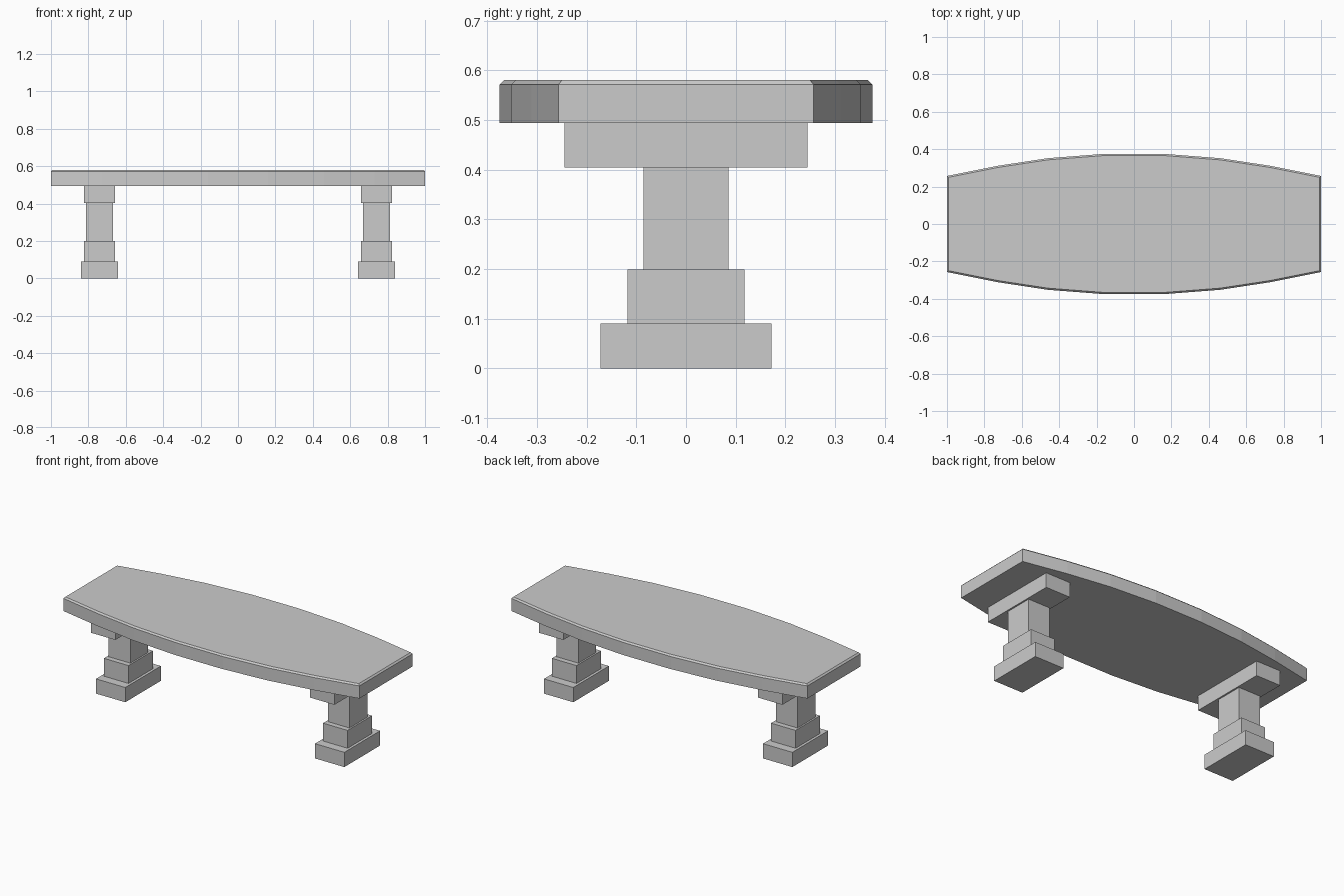
import bpy
import bmesh

if "Cube" in bpy.data.objects:
    bpy.data.objects.remove(bpy.data.objects["Cube"])


def make_object(name, bm):
    bmesh.ops.recalc_face_normals(bm, faces=bm.faces)
    mesh = bpy.data.meshes.new(name)
    bm.to_mesh(mesh)
    bm.free()
    obj = bpy.data.objects.new(name, mesh)
    bpy.context.collection.objects.link(obj)
    return obj


def box(name, x, half_x, half_y, z0, z1):
    bm = bmesh.new()
    bmesh.ops.create_cube(bm, size=1)
    for v in bm.verts:
        v.co = (x + v.co.x * 2 * half_x, v.co.y * 2 * half_y,
                (z0 + z1) / 2 + v.co.z * (z1 - z0))
    return make_object(name, bm)


# Seat slab: bowed long sides, straight ends, chamfered upper rim
half_edge = [(0.16, 0.375), (0.46, 0.352), (0.73, 0.311), (1.0, 0.257)]
back = [(-x, y) for x, y in reversed(half_edge)] + half_edge
outline = back + [(x, -y) for x, y in reversed(back)]
bm = bmesh.new()
bottom = bm.faces.new([bm.verts.new((x, y, 0.494)) for x, y in outline])
slab = bmesh.ops.extrude_face_region(bm, geom=[bottom], use_keep_orig=True)
for v in slab["geom"]:
    if isinstance(v, bmesh.types.BMVert):
        v.co.z = 0.58
rim = [e for e in bm.edges if all(v.co.z > 0.55 for v in e.verts)]
bmesh.ops.bevel(bm, geom=rim, offset=0.009, segments=1, affect='EDGES')
make_object("seat", bm)

# Two stepped pedestals: name, half width, half depth, bottom, top
steps = [
    ("base", 0.099, 0.172, 0.0, 0.09),
    ("plinth", 0.083, 0.118, 0.09, 0.199),
    ("column", 0.073, 0.086, 0.199, 0.404),
    ("support", 0.083, 0.245, 0.404, 0.494),
]
for side, x in (("left", -0.74), ("right", 0.74)):
    for part, half_x, half_y, z0, z1 in steps:
        box(f"{side}_{part}", x, half_x, half_y, z0, z1)
